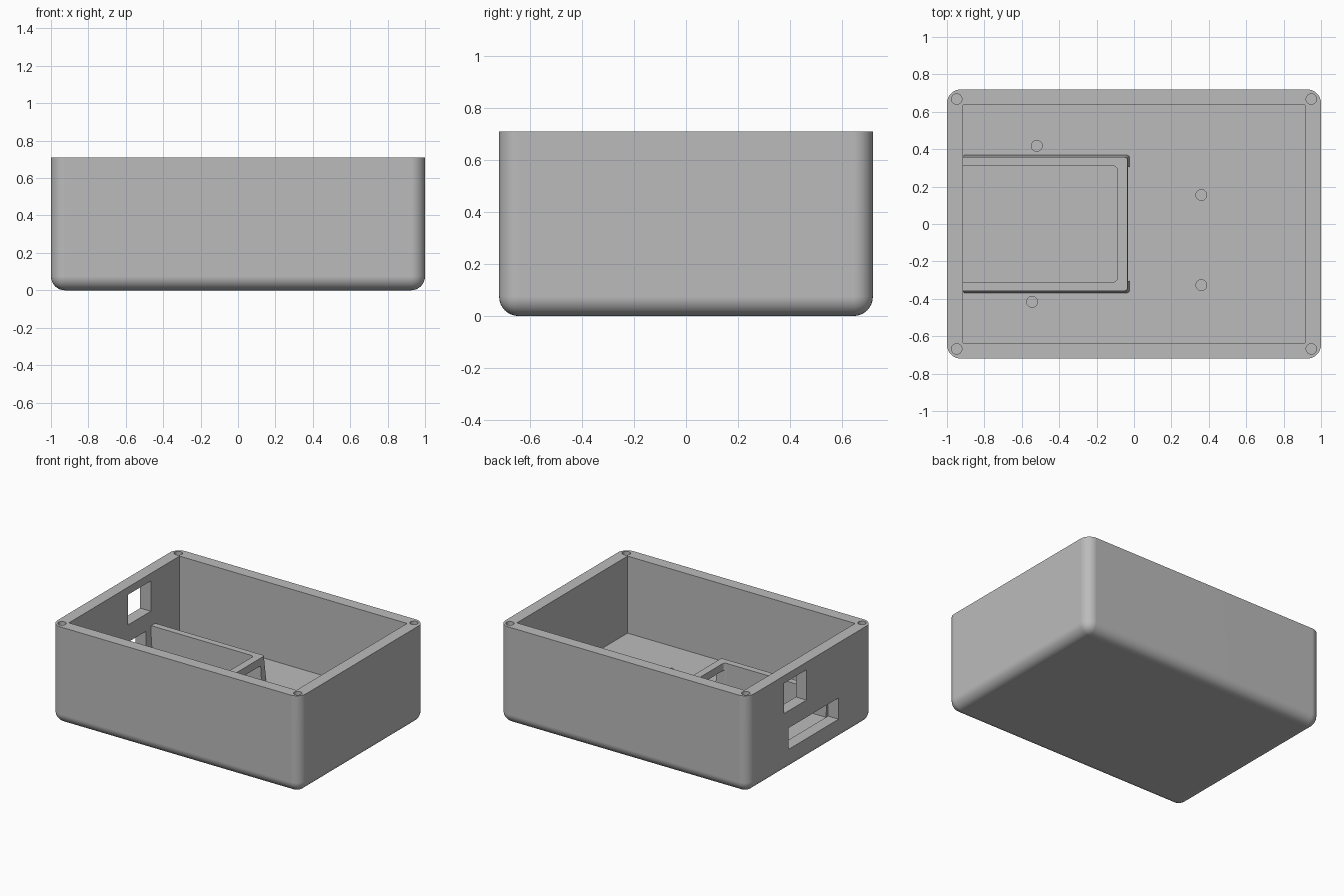
import bpy, bmesh, math

old = bpy.data.objects.get("Cube")
if old:
    bpy.data.objects.remove(old, do_unlink=True)

grey = bpy.data.materials.new("plain_grey")
grey.use_nodes = True
colour = (0.5, 0.5, 0.5, 1)
grey.diffuse_color = colour
grey.node_tree.nodes["Principled BSDF"].inputs["Base Color"].default_value = colour

FLOOR, TOP = 0.15, 0.71


def finish(name, bm):
    mesh = bpy.data.meshes.new(name)
    bm.to_mesh(mesh)
    bm.free()
    mesh.materials.append(grey)
    obj = bpy.data.objects.new(name, mesh)
    bpy.context.collection.objects.link(obj)
    return obj


def block(name, lo, hi, radius=0, segments=6, rounded=None, flare=0):
    """Box between two corners; 'rounded' chooses which edges get the radius."""
    bm = bmesh.new()
    bmesh.ops.create_cube(bm, size=1)
    for v in bm.verts:
        v.co = [(a + b) / 2 + c * (b - a) for a, b, c in zip(lo, hi, v.co)]
    if radius:
        edges = [e for e in bm.edges if rounded(*[v.co for v in e.verts])]
        bmesh.ops.bevel(bm, geom=edges, offset=radius, segments=segments,
                        profile=0.5, affect='EDGES')
    if flare:
        for v in bm.verts:
            if v.co.z < (lo[2] + hi[2]) / 2:
                v.co.y += math.copysign(flare, v.co.y)
                v.co.x += flare
    return finish(name, bm)


def peg(x, y, z_lo, z_hi, radius):
    bm = bmesh.new()
    bmesh.ops.create_cone(bm, cap_ends=True, segments=32, radius1=radius,
                          radius2=radius, depth=z_hi - z_lo)
    bmesh.ops.translate(bm, vec=(x, y, (z_lo + z_hi) / 2), verts=bm.verts)
    return finish("hole_cutter", bm)


def cut(target, cutter):
    cutter.hide_render = True
    mod = target.modifiers.new("cut", 'BOOLEAN')
    mod.operation, mod.solver, mod.object = 'DIFFERENCE', 'EXACT', cutter
    bpy.context.view_layer.objects.active = target
    bpy.ops.object.modifier_apply(modifier=mod.name)
    bpy.data.objects.remove(cutter, do_unlink=True)


def smooth(obj):
    bpy.ops.object.select_all(action='DESELECT')
    obj.select_set(True)
    bpy.context.view_layer.objects.active = obj
    bpy.ops.object.shade_smooth_by_angle(angle=math.radians(30))
    obj.modifiers.new("even_shading", 'WEIGHTED_NORMAL').keep_sharp = True


# Open case with rounded upright and bottom edges
case = block("case", (-1, -0.72, 0), (1, 0.72, TOP), 0.075, 8,
             lambda a, b: min(a.z, b.z) < 0.01)
cut(case, block("cavity", (-0.915, -0.635, FLOOR), (0.915, 0.635, 1)))

# Window and slot through the right wall
cut(case, block("window", (-1.1, 0.045, 0.435), (-0.8, 0.305, 0.655)))
cut(case, block("slot", (-1.1, -0.325, FLOOR + 0.005), (-0.8, 0.25, 0.31)))

# Screw holes in the rim corners and in the floor
for x in (-0.948, 0.948):
    for y in (-0.668, 0.668):
        cut(case, peg(x, y, 0.4, 0.8, 0.028))
for x, y in ((-0.52, 0.418), (-0.545, -0.416), (0.36, 0.155), (0.36, -0.327)):
    cut(case, peg(x, y, 0.08, 0.3, 0.029))
smooth(case)


def end_upright(a, b):
    return abs(a.z - b.z) > 0.1 and a.x > -0.5


# U-shaped tray on the floor, bridged at its open end
tray = block("tray", (-0.92, -0.357, FLOOR - 0.01), (-0.035, 0.357, 0.328),
             0.015, 4, end_upright, flare=0.012)
cut(tray, block("pocket", (-1, -0.31, 0), (-0.09, 0.31, 0.5), 0.02, 4, end_upright))
cut(tray, block("end_opening", (-0.15, -0.305, 0), (0.1, 0.305, 0.275)))
smooth(tray)
